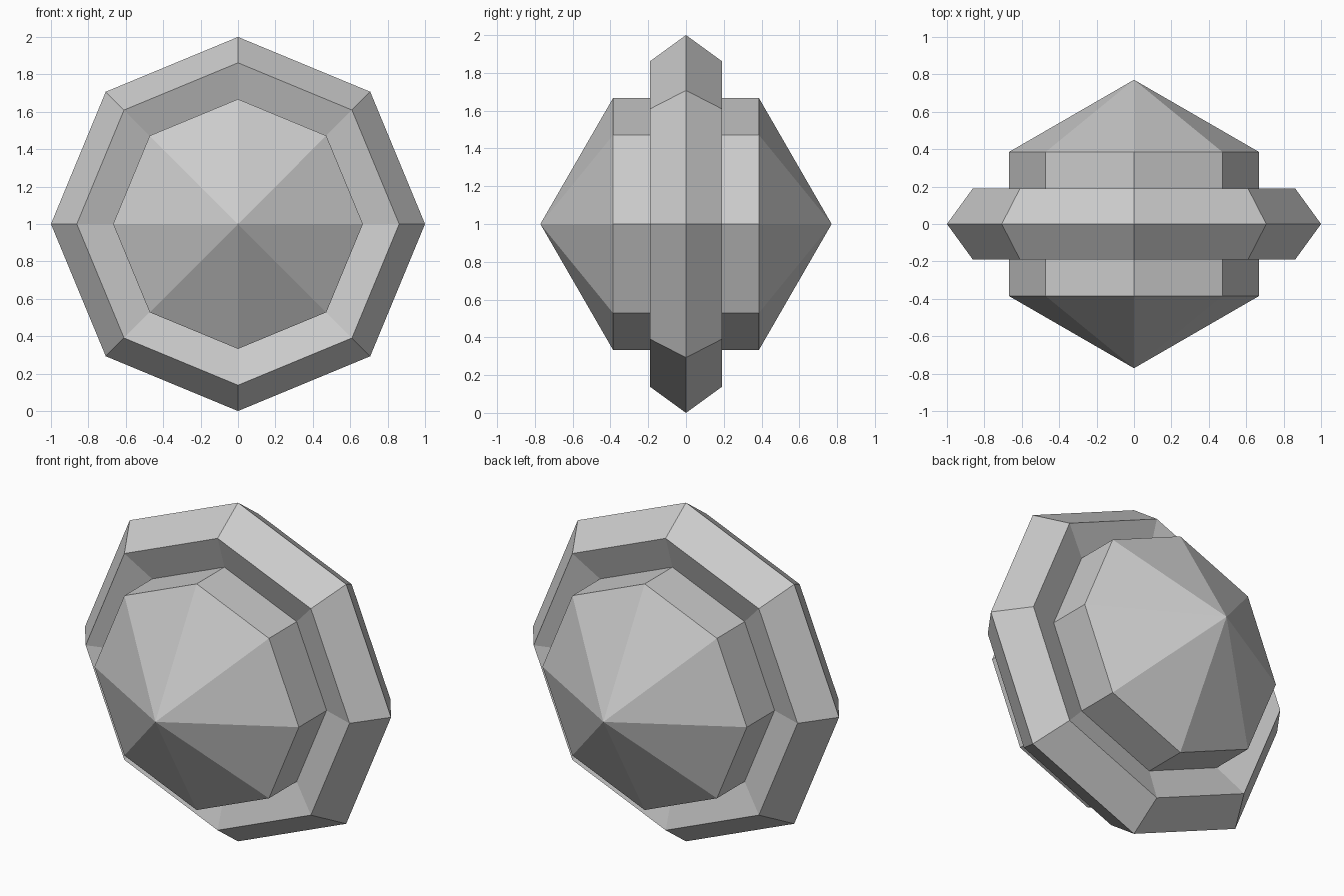
import bpy
from math import pi

if "Cube" in bpy.data.objects:
    bpy.data.objects.remove(bpy.data.objects["Cube"])

CENTRE = (0, 0, 1)
UPRIGHT = (pi / 2, 0, 0)  # turn the axis to point along y

# Outer ring: octagonal hoop with a pentagonal cross-section
bpy.ops.mesh.primitive_torus_add(
    major_segments=8, minor_segments=5, major_radius=0.8, minor_radius=0.2,
    location=CENTRE, rotation=UPRIGHT)
ring = bpy.context.object
ring.name = "outer_ring"

# Core: eight-sided faceted ball with pointed front and back
bpy.ops.mesh.primitive_uv_sphere_add(
    segments=8, ring_count=3, radius=0.771,
    location=CENTRE, rotation=UPRIGHT)
core = bpy.context.object
core.name = "faceted_core"

# Flat facets on both parts
for part in (ring, core):
    for face in part.data.polygons:
        face.use_smooth = False
